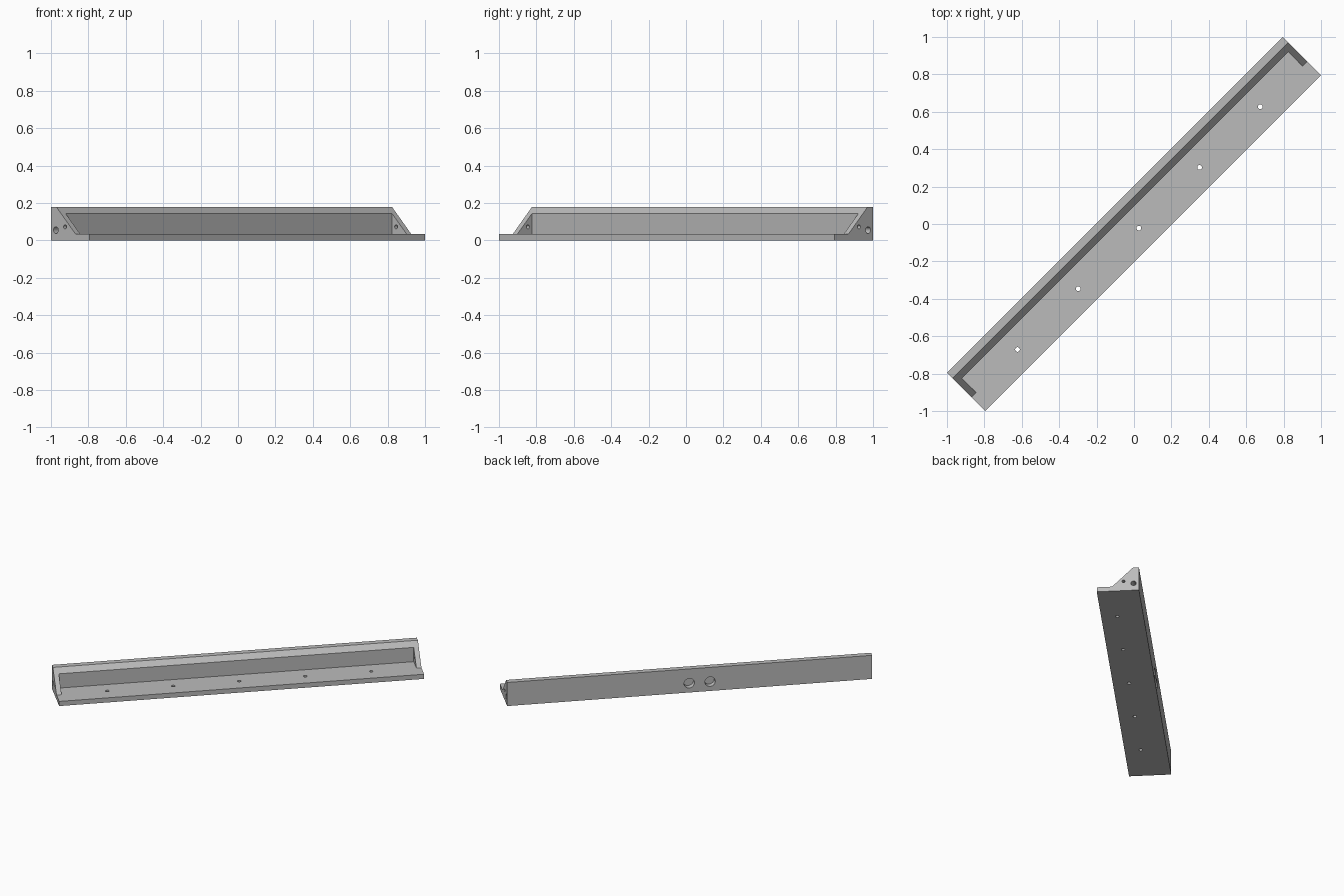
import bpy, bmesh
from math import radians
from mathutils import Matrix, Vector

cube = bpy.data.objects.get("Cube")
if cube:
    bpy.data.objects.remove(cube, do_unlink=True)

HALF_L, HALF_W, HEIGHT = 1.269, 0.145, 0.178
WALL = 0.035                      # base, end wall and lip thickness
POCKET_BACK = 0.068

grey = bpy.data.materials.new("plain grey")
grey.use_nodes = True
colour = (0.5, 0.5, 0.5, 1)
grey.diffuse_color = colour
grey.node_tree.nodes["Principled BSDF"].inputs["Base Color"].default_value = colour


def make_object(name, bm):
    bmesh.ops.recalc_face_normals(bm, faces=bm.faces)
    mesh = bpy.data.meshes.new(name)
    bm.to_mesh(mesh)
    bm.free()
    mesh.materials.append(grey)
    obj = bpy.data.objects.new(name, mesh)
    bpy.context.collection.objects.link(obj)
    return obj


def extrude_profile(name, profile, half_length):
    """Sweep a (y, z) outline along x."""
    bm = bmesh.new()
    face = bm.faces.new([bm.verts.new((-half_length, y, z)) for y, z in profile])
    swept = bmesh.ops.extrude_face_region(bm, geom=[face])
    verts = [g for g in swept["geom"] if isinstance(g, bmesh.types.BMVert)]
    bmesh.ops.translate(bm, verts=verts, vec=(2 * half_length, 0, 0))
    return make_object(name, bm)


def drill(centre, axis, radius, depth):
    bm = bmesh.new()
    turn = Vector((0, 0, 1)).rotation_difference(Vector(axis)).to_matrix().to_4x4()
    bmesh.ops.create_cone(bm, cap_ends=True, segments=32, radius1=radius,
                          radius2=radius, depth=depth,
                          matrix=Matrix.Translation(centre) @ turn)
    return make_object("hole_cutter", bm)


# Rail body: flat base with a sloped back wall
slope_top = HALF_W - 0.042
slope_foot = slope_top - (HEIGHT - WALL)
rail = extrude_profile("mounting_rail", [
    (-HALF_W, 0), (HALF_W, 0), (HALF_W, HEIGHT),
    (slope_top, HEIGHT), (slope_foot, WALL), (-HALF_W, WALL)], HALF_L)

# Pocket between the two end walls
cutters = [extrude_profile("pocket_cutter", [
    (-0.2, WALL), (POCKET_BACK, WALL), (POCKET_BACK, 0.3), (-0.2, 0.3)],
    HALF_L - WALL)]
# The pocket roof is open to the slope, so limit the cutter to the lip height
for v in cutters[0].data.vertices:
    v.co.z = min(v.co.z, slope_top - POCKET_BACK + HEIGHT - 2 * (slope_top - POCKET_BACK))

# Screw holes through the base
for i in range(-2, 3):
    cutters.append(drill((0.003 + i * 0.459, -0.034, 0.015), (0, 0, 1), 0.0125, 0.08))

# Cable hole and small pin hole at each end
for side in (-1, 1):
    cutters.append(drill((side * HALF_L, 0.108, 0.055), (1, 0, 0), 0.018, 0.2))
    cutters.append(drill((side * 1.25, 0.039, 0.073), (1, 0, 0), 0.011, 0.09))

# Two round recesses in the back
for x in (0.003, -0.142):
    cutters.append(drill((x, HALF_W, 0.07), (0, 1, 0), 0.036, 0.08))

bpy.ops.object.select_all(action="DESELECT")
bpy.context.view_layer.objects.active = rail
rail.select_set(True)
for cutter in cutters:
    mod = rail.modifiers.new("cut", "BOOLEAN")
    mod.operation, mod.solver, mod.object = "DIFFERENCE", "EXACT", cutter
    bpy.ops.object.modifier_apply(modifier=mod.name)
    bpy.data.objects.remove(cutter, do_unlink=True)

bpy.ops.object.shade_smooth_by_angle(angle=radians(30))

# The rail lies diagonally
rail.data.transform(Matrix.Rotation(radians(45), 4, "Z"))
